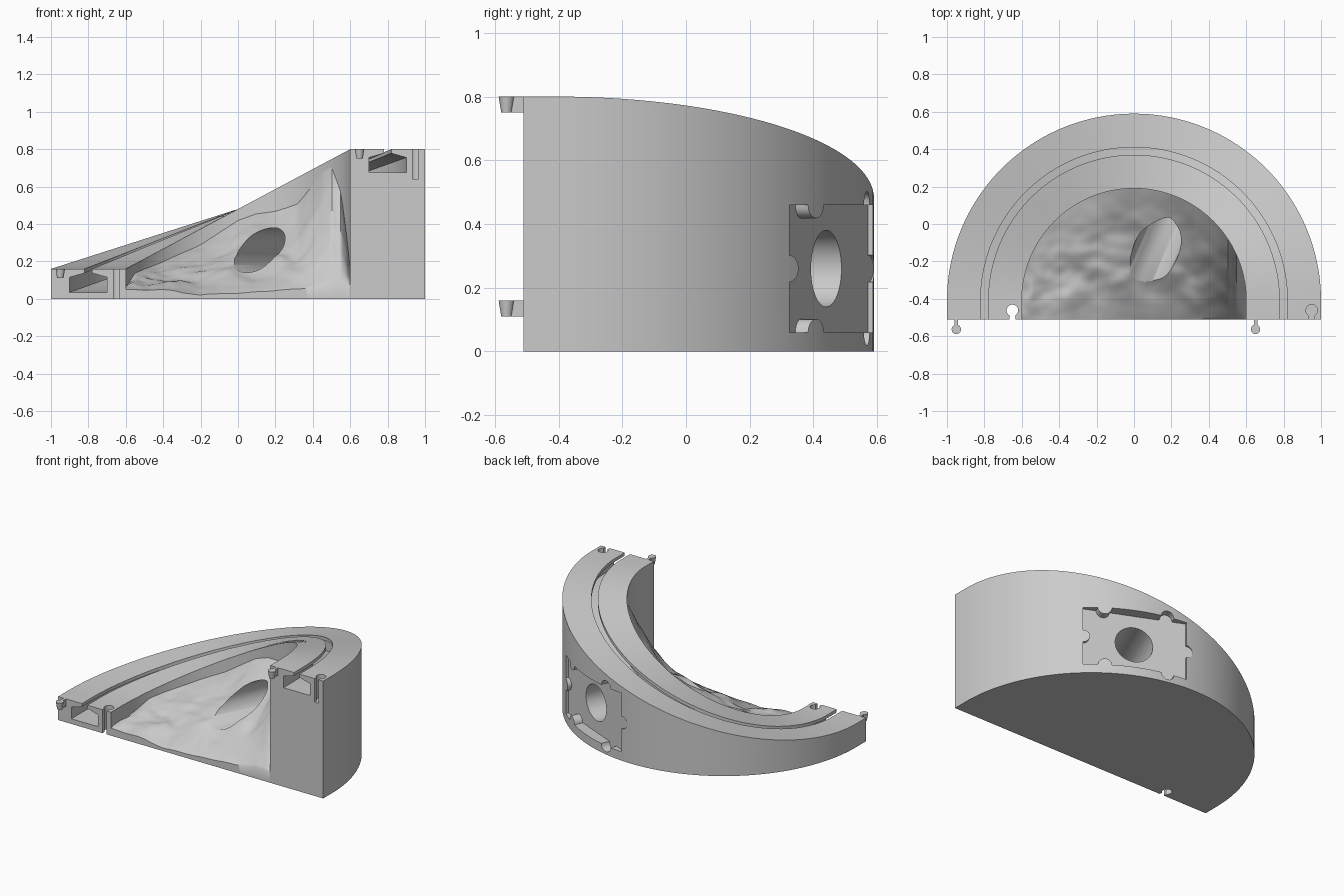
import bpy, bmesh, math
from mathutils import Matrix, Vector, noise

cube = bpy.data.objects.get("Cube")
if cube:
    bpy.data.objects.remove(cube)

CY, FRONT = -0.41, -0.51          # arc centre and front plane
PHI = math.radians(66.5)          # direction of the tunnel
RADIAL = Vector((math.cos(PHI), math.sin(PHI), 0))
TANGENT = Vector((math.sin(PHI), -math.cos(PHI), 0))

grey = bpy.data.materials.new("plain_grey")
grey.use_nodes = True
grey.diffuse_color = (0.6, 0.6, 0.6, 1)
grey.node_tree.nodes["Principled BSDF"].inputs["Base Color"].default_value = grey.diffuse_color


def finish(bm, name):
    bmesh.ops.recalc_face_normals(bm, faces=bm.faces)
    mesh = bpy.data.meshes.new(name)
    bm.to_mesh(mesh)
    bm.free()
    mesh.materials.append(grey)
    obj = bpy.data.objects.new(name, mesh)
    bpy.context.collection.objects.link(obj)
    return obj


def prism(name, outline, low, high, matrix=None):
    """Extrude a 2D outline from low to high, then place it."""
    bm = bmesh.new()
    rings = [[bm.verts.new((x, y, z)) for x, y in outline] for z in (low, high)]
    bm.faces.new(rings[0])
    bm.faces.new(rings[1])
    n = len(outline)
    for i in range(n):
        j = (i + 1) % n
        bm.faces.new((rings[0][i], rings[0][j], rings[1][j], rings[1][i]))
    if matrix:
        bm.transform(matrix)
    return finish(bm, name)


def arc(cx, cy, r, start, end, steps=10):
    """Arc points; angles are in half turns."""
    angles = [math.pi * (start + (end - start) * i / steps) for i in range(steps + 1)]
    return [(cx + r * math.cos(a), cy + r * math.sin(a)) for a in angles]


def cut(obj, cutters):
    for cutter in cutters:
        cutter.hide_render = True
        mod = obj.modifiers.new("cut", "BOOLEAN")
        mod.operation, mod.solver, mod.object = "DIFFERENCE", "EXACT", cutter
    graph = bpy.context.evaluated_depsgraph_get()
    mesh = bpy.data.meshes.new_from_object(obj.evaluated_get(graph))
    obj.modifiers.clear()
    obj.data = mesh


def smooth(obj, degrees):
    bpy.ops.object.select_all(action="DESELECT")
    obj.select_set(True)
    bpy.context.view_layer.objects.active = obj
    bpy.ops.object.shade_smooth_by_angle(angle=math.radians(degrees))


# Curved ramp with an undercut channel, swept round a half circle
def section(h):
    right = [(1, 0), (1, h), (0.82, h), (0.82, h - 0.022), (0.9, h - 0.045), (0.9, h - 0.125)]
    left = [(0.7, h - 0.125), (0.7, h - 0.045), (0.78, h - 0.022), (0.78, h), (0.6, h), (0.6, 0)]
    return right + left


ARC_STEPS = 80
stations = [(0, FRONT)]
stations += [(math.pi * i / ARC_STEPS, CY) for i in range(ARC_STEPS + 1)]
stations += [(math.pi, FRONT)]
bm = bmesh.new()
rings = []
for angle, y0 in stations:
    c, s = math.cos(angle), math.sin(angle)
    rings.append([bm.verts.new((r * c, y0 + r * s, z)) for r, z in section(0.48 + 0.32 * c)])
for a, b in zip(rings, rings[1:]):
    for i in range(len(a)):
        j = (i + 1) % len(a)
        bm.faces.new((a[i], a[j], b[j], b[i]))
bm.faces.new(rings[0])
bm.faces.new(rings[-1])
ramp = finish(bm, "curved_ramp")

# Rocky slope filling the inside of the curve
BACK = [(-0.61, 0.05), (-0.55, 0.14), (-0.4, 0.2), (-0.2, 0.29), (0, 0.42), (0.1, 0.455),
        (0.2, 0.47), (0.32, 0.51), (0.4, 0.61), (0.46, 0.69), (0.5, 0.71), (0.55, 0.58),
        (0.58, 0.36), (0.61, 0.08)]
LIP = [(-0.61, 0.045), (-0.4, 0.05), (-0.2, 0.022), (0, 0.03), (0.3, 0.05), (0.5, 0.08), (0.61, 0.075)]


def lookup(points, x):
    for (x0, z0), (x1, z1) in zip(points, points[1:]):
        if x <= x1:
            return z0 + (z1 - z0) * (x - x0) / (x1 - x0)
    return points[-1][1]


def terrain_height(x, y, t):
    z = lookup(LIP, x) + (lookup(BACK, x) - lookup(LIP, x)) * t
    bump = noise.noise((x * 6, y * 6, 0)) * 0.03 + noise.noise((x * 15, y * 15, 3)) * 0.012
    return max(0.012, z + bump * math.sin(math.pi * min(1, 0.08 + t * 0.9)))


COLS, ROWS, RADIUS = 80, 48, 0.603
bm = bmesh.new()
grid = []
for i in range(COLS + 1):
    a = math.pi * (i / COLS - 0.5)
    x, back = RADIUS * math.sin(a), CY + RADIUS * math.cos(a)
    column = []
    for k in range(ROWS + 1):
        t = k / ROWS
        y = FRONT + (back - FRONT) * t
        column.append(bm.verts.new((x, y, terrain_height(x, y, t))))
    grid.append(column)
for a, b in zip(grid, grid[1:]):
    for k in range(ROWS):
        bm.faces.new((a[k], b[k], b[k + 1], a[k + 1]))
extruded = bmesh.ops.extrude_face_region(bm, geom=bm.faces[:], use_keep_orig=True)
for item in extruded["geom"]:
    if isinstance(item, bmesh.types.BMVert):
        item.co.z = 0
terrain = finish(bm, "rocky_slope")

# Round tunnel running out through the rear wall
frame = Matrix((TANGENT, Vector((0, 0, 1)), RADIAL)).transposed().to_4x4()
frame.translation = (0, CY, 0)
tunnel = prism("tunnel_cutter", arc(0, 0.26, 0.12, 0, 2, 48)[:-1], -0.05, 1.2, frame)

# Flat interlocking recess around the tunnel exit
W, LOW, HIGH, MID, P, K = 0.33, 0.06, 0.46, 0.26, 0.2, 0.042
outline = [(-W, LOW)] + arc(-P, LOW, K, 1, 2) + arc(P, LOW, K, 1, 0)
outline += [(W, LOW)] + arc(W, MID, K, 1.5, 0.5) + [(W, HIGH)]
outline += arc(P, HIGH, K, 0, -1) + arc(-P, HIGH, K, 0, 1)
outline += [(-W, HIGH)] + arc(-W, MID, K, 0.5, 1.5)
recess = prism("recess_cutter", outline, 0.927, 1.2, frame)


# Keyhole sockets in the end faces
def socket(name, x, low, high):
    shape = arc(x, -0.462, 0.031, -0.33, 1.33, 24)
    shape += [(x - 0.0155, FRONT - 0.05), (x + 0.0155, FRONT - 0.05)]
    return prism(name, shape, low, high)


sockets = [socket("low_socket_cutter", -0.65, -0.1, 0.3), socket("high_socket_cutter", 0.95, 0.64, 0.9)]

cut(ramp, [tunnel, recess] + sockets)
cut(terrain, [tunnel])
for helper in [tunnel, recess] + sockets:
    bpy.data.objects.remove(helper)
smooth(ramp, 25)
smooth(terrain, 50)


# Tapered pegs with short necks
def peg(name, x, top):
    bm = bmesh.new()
    bmesh.ops.create_cone(bm, cap_ends=True, segments=24, radius1=0.017, radius2=0.025, depth=0.05,
                          matrix=Matrix.Translation((x, -0.563, top - 0.025)))
    neck = Matrix.Translation((x, -0.53, top - 0.025)) @ Matrix.Diagonal((0.018, 0.05, 0.05, 1))
    bmesh.ops.create_cube(bm, size=1, matrix=neck)
    smooth(finish(bm, name), 30)


peg("low_peg", -0.95, 0.16)
peg("high_peg", 0.65, 0.8)
